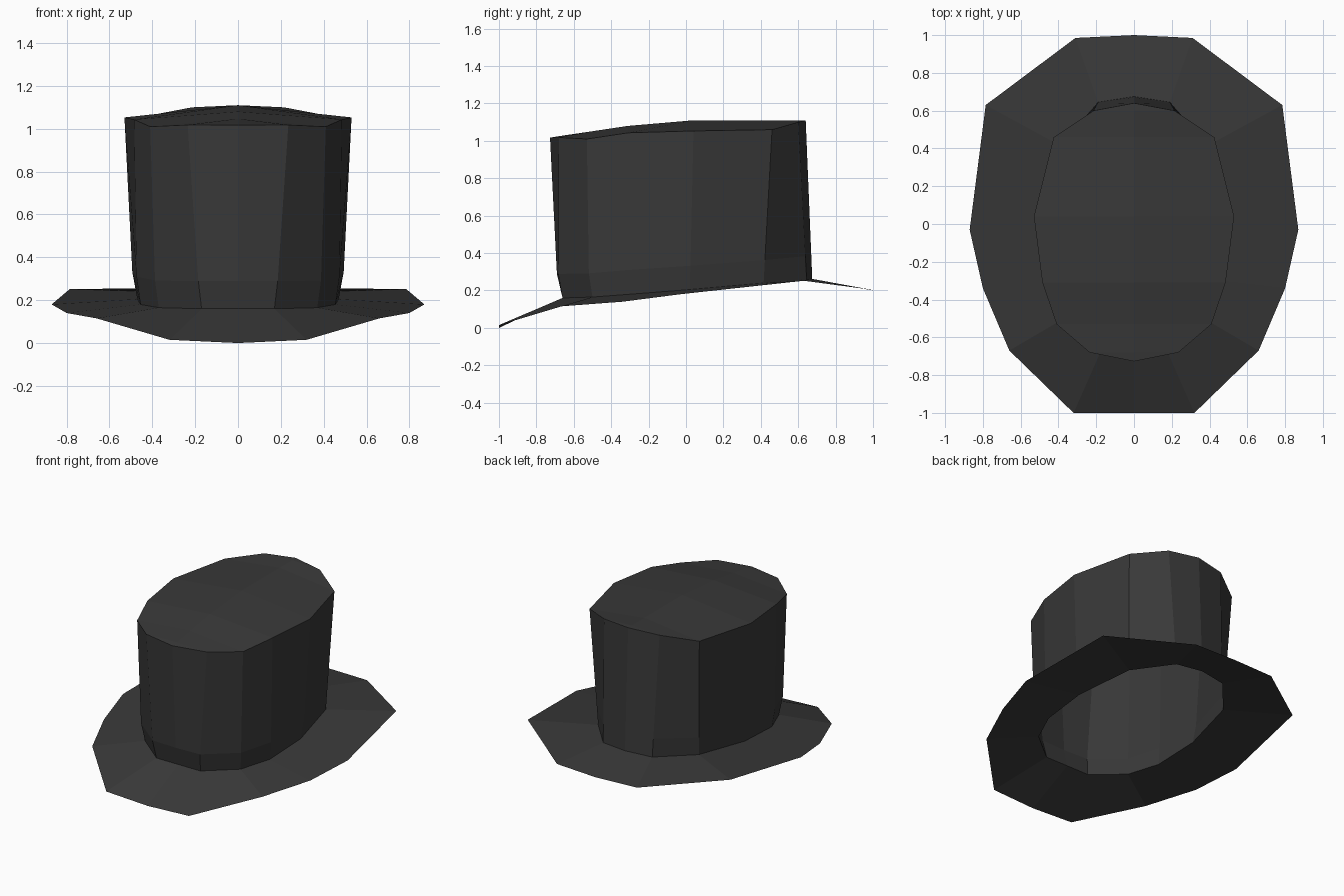
import bpy, bmesh
from mathutils import Vector

if "Cube" in bpy.data.objects:
    bpy.data.objects.remove(bpy.data.objects["Cube"])

felt = bpy.data.materials.new("black_felt")
felt.diffuse_color = (0.04, 0.04, 0.04, 1)
felt.use_nodes = True
felt.node_tree.nodes["Principled BSDF"].inputs["Base Color"].default_value = felt.diffuse_color


def half_strip(name, rings):
    """Skin half rings (front to back along +x) and mirror them across x = 0."""
    bm = bmesh.new()
    rows = [[bm.verts.new(p) for p in ring] for ring in rings]
    for a, b in zip(rows, rows[1:]):
        for i in range(len(a) - 1):
            bm.faces.new((a[i], a[i + 1], b[i + 1], b[i]))
    bmesh.ops.remove_doubles(bm, verts=bm.verts, dist=0.0005)
    mesh = bpy.data.meshes.new(name)
    bm.to_mesh(mesh)
    bm.free()
    mesh.materials.append(felt)
    obj = bpy.data.objects.new(name, mesh)
    bpy.context.collection.objects.link(obj)
    mirror = obj.modifiers.new("mirror", 'MIRROR')
    mirror.use_clip = True
    return obj


# Half outlines, front to back
brim_edge = [(0, -1, 0), (.32, -1, .015), (.66, -.67, .115), (.80, -.34, .14),
             (.87, -.03, .18), (.785, .63, .252), (.31, .985, .205), (0, 1, .2)]
crown_base = [(0, -.66, .16), (.17, -.66, .16), (.37, -.50, .165), (.455, -.30, .18),
              (.47, .02, .205), (.39, .415, .24), (.19, .645, .257), (0, .675, .262)]
crown_rim = [(0, -.727, 1.017), (.235, -.68, 1.018), (.41, -.53, 1.01), (.485, -.31, 1.043),
             (.53, .04, 1.053), (.425, .46, 1.06), (.215, .60, 1.10), (0, .64, 1.11)]

# Low bulge above the band: pushed out at the front and sides only
bulge = []
for p, q in zip(crown_base, crown_rim):
    v = Vector(p).lerp(Vector(q), 0.15)
    k = 1.03 if v.y < 0.1 else 1.0
    bulge.append((v.x * k, v.y * k, v.z))

# Raised centre ridge of the crown top
ridge_z = [1.017, 1.025, 1.047, 1.08, 1.11, 1.11, 1.11, 1.11]
ridge = [(0, p[1], z) for p, z in zip(crown_rim, ridge_z)]

# Curved brim and open-bottomed crown
half_strip("brim", [brim_edge, crown_base])
half_strip("crown", [crown_base, bulge, crown_rim, ridge])
